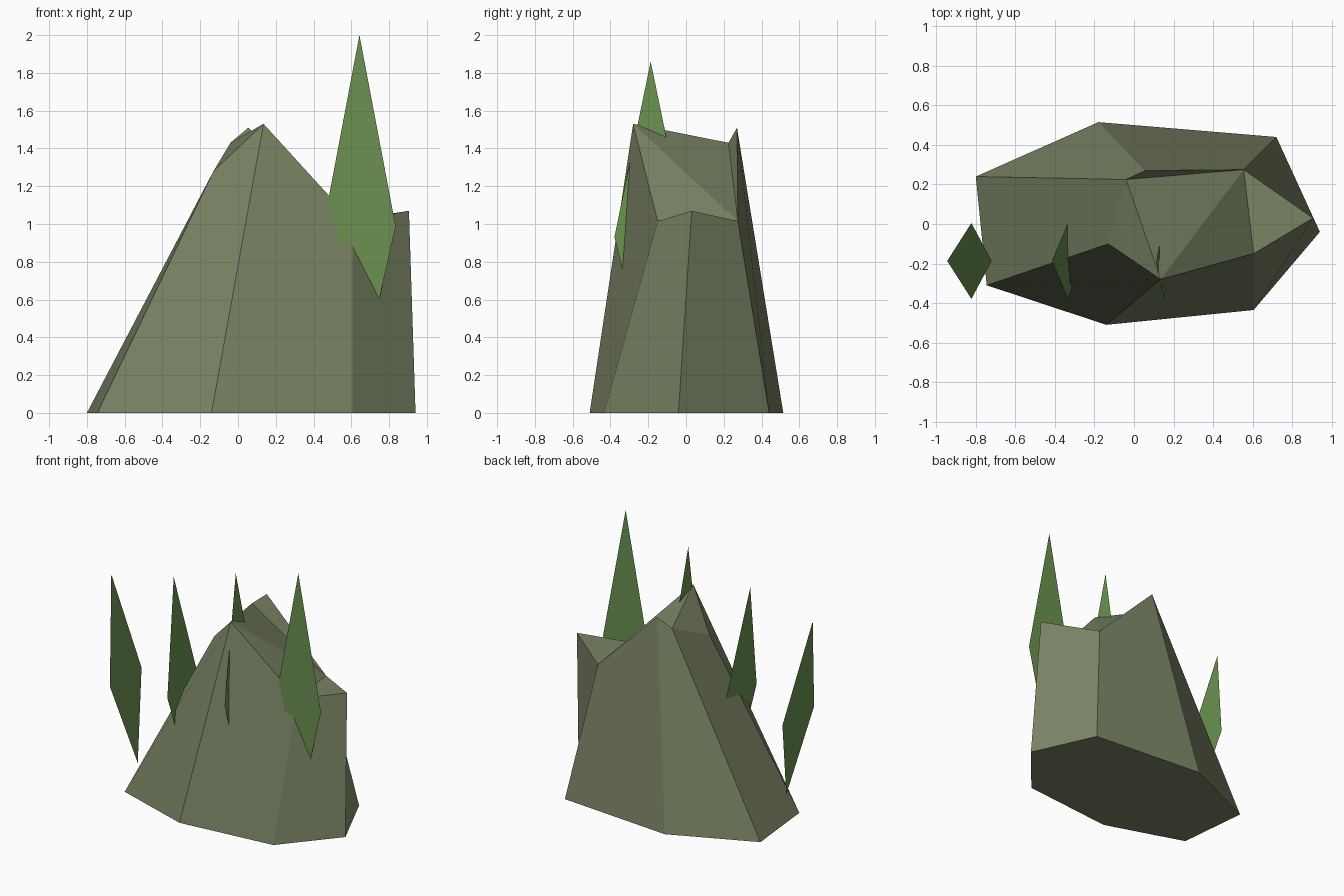
import bpy

if "Cube" in bpy.data.objects:
    bpy.data.objects.remove(bpy.data.objects["Cube"])


def material(name, rgb):
    m = bpy.data.materials.new(name)
    m.diffuse_color = (*rgb, 1)
    m.use_nodes = True
    m.node_tree.nodes["Principled BSDF"].inputs["Base Color"].default_value = m.diffuse_color
    return m


def mesh_object(name, verts, faces, mat):
    me = bpy.data.meshes.new(name)
    me.from_pydata(verts, [], faces)
    me.materials.append(mat)
    me.update()
    ob = bpy.data.objects.new(name, me)
    bpy.context.collection.objects.link(ob)
    return ob


rock = material("olive_rock", (0.19, 0.225, 0.125))
leaf = material("leaf_green", (0.145, 0.285, 0.08))

# Rock: seven-sided foot and uneven top, both clockwise seen from above
foot = [(-0.80, 0.24), (-0.18, 0.515), (0.72, 0.44), (0.94, -0.04),
        (0.605, -0.435), (-0.14, -0.51), (-0.745, -0.31)]
crown = [(-0.04, 0.225, 1.43), (0.055, 0.27, 1.51), (0.555, 0.275, 1.015),
         (0.905, 0.03, 1.07), (0.605, -0.15, 1.015), (0.135, -0.28, 1.53),
         (-0.13, -0.10, 1.28)]
n = len(foot)
faces = [tuple(range(n))]                       # underside
for i in range(n):                              # walls
    j = (i + 1) % n
    faces.append((j, i, n + i, n + j))
for tri in [(0, 6, 5), (0, 5, 2), (0, 2, 1), (2, 5, 4), (2, 4, 3)]:   # top
    faces.append(tuple(n + k for k in tri))
mesh_object("rock", [(x, y, 0) for x, y in foot] + crown, faces, rock)

# Trees: flat kites in a row, leaning less and growing taller to the right
ROW_Y, HALF, WIDEST = -0.187, 0.192, 0.545


def kite(name, top, bottom, across_x):
    (tx, tz), (bx, bz) = top, bottom
    mx, mz = tx + (bx - tx) * WIDEST, tz + (bz - tz) * WIDEST
    dx, dy = (HALF, 0) if across_x else (0, HALF)
    verts = [(tx, ROW_Y, tz), (mx - dx, ROW_Y - dy, mz),
             (bx, ROW_Y, bz), (mx + dx, ROW_Y + dy, mz)]
    mesh_object(name, verts, [(0, 1, 2, 3)], leaf)


kite("tree_1", (-0.945, 1.57), (-0.72, 0.18), False)
kite("tree_2", (-0.415, 1.69), (-0.267, 0.155), False)
kite("tree_3", (0.112, 1.86), (0.185, 0.155), False)
kite("tree_4", (0.643, 2.0), (0.643, 0.14), True)
